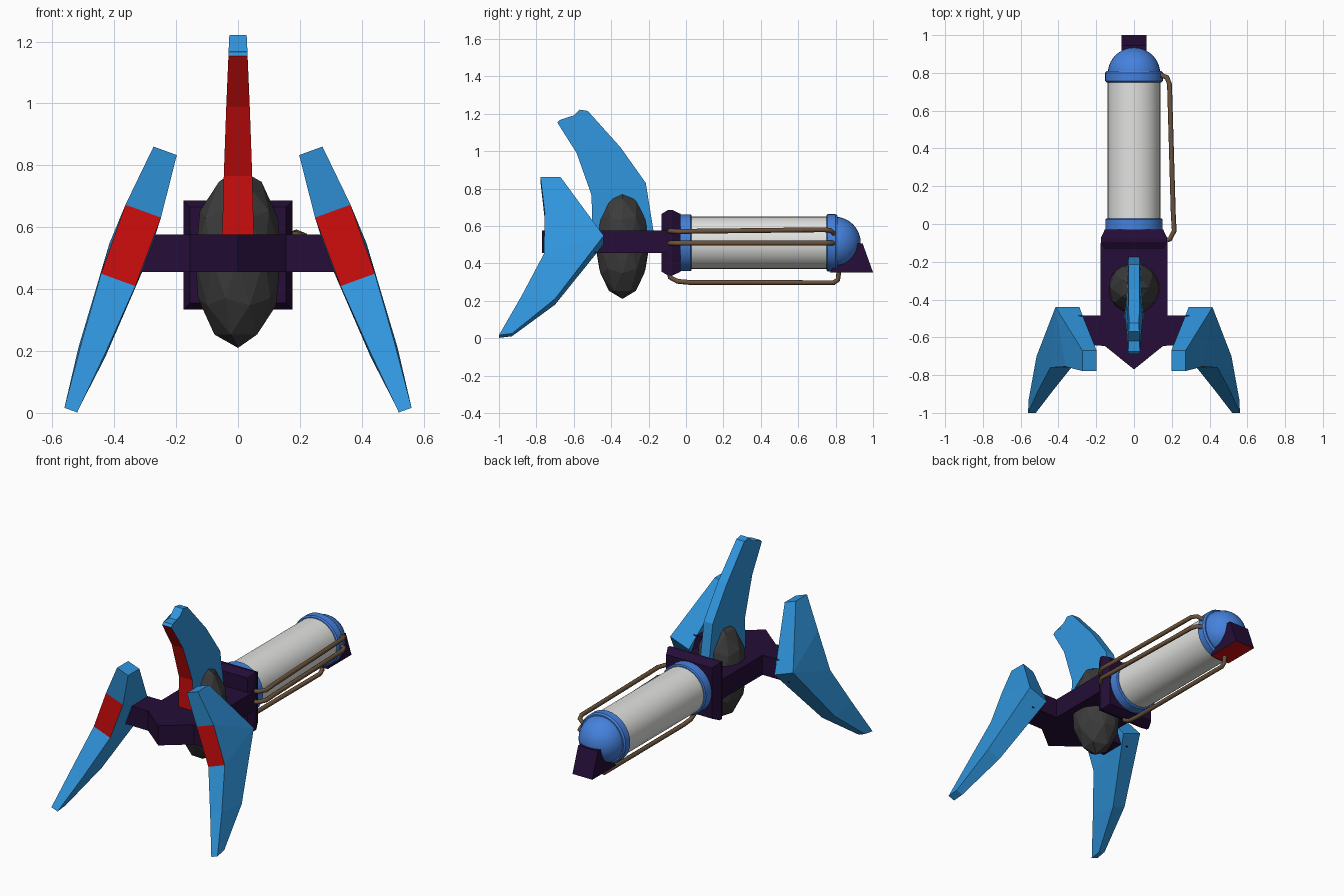
import bpy, bmesh, math

if "Cube" in bpy.data.objects:
    bpy.data.objects.remove(bpy.data.objects["Cube"])


def mat(name, rgb):
    m = bpy.data.materials.new(name)
    m.diffuse_color = (*rgb, 1)
    m.use_nodes = True
    m.node_tree.nodes["Principled BSDF"].inputs["Base Color"].default_value = m.diffuse_color
    return m


FIN = mat("fin blue", (0.03, 0.30, 0.72))
CAP = mat("cap blue", (0.06, 0.22, 0.72))
HULL = mat("dark purple", (0.018, 0.004, 0.038))
RED = mat("red", (0.62, 0.004, 0.004))
CORE = mat("charcoal", (0.045, 0.045, 0.045))
GLASS = mat("pale tube", (0.76, 0.76, 0.74))
PIPE = mat("pipe brown", (0.15, 0.088, 0.045))


def finish(name, bm, mats, smooth=False):
    bmesh.ops.remove_doubles(bm, verts=bm.verts, dist=1e-4)
    bmesh.ops.recalc_face_normals(bm, faces=bm.faces)
    me = bpy.data.meshes.new(name)
    bm.to_mesh(me)
    bm.free()
    for m in mats:
        me.materials.append(m)
    ob = bpy.data.objects.new(name, me)
    bpy.context.collection.objects.link(ob)
    if smooth:
        bpy.ops.object.select_all(action='DESELECT')
        ob.select_set(True)
        bpy.context.view_layer.objects.active = ob
        bpy.ops.object.shade_smooth_by_angle(angle=math.radians(35))
    return ob


def loft(name, rings, mats, red=(), smooth=False):
    """Skin a stack of rings with end caps; red holds (level, side) pairs."""
    bm = bmesh.new()
    vs = [[bm.verts.new(p) for p in r] for r in rings]
    n = len(rings[0])
    bm.faces.new(vs[0])
    bm.faces.new(vs[-1])
    for i in range(len(vs) - 1):
        for j in range(n):
            k = (j + 1) % n
            f = bm.faces.new((vs[i][j], vs[i][k], vs[i + 1][k], vs[i + 1][j]))
            f.material_index = 1 if (i, j) in red else 0
    return finish(name, bm, mats, smooth)


def lathe(name, profile, m, zc=0.51, n=32):
    """Turn (y, radius) pairs around the tube axis."""
    rings = [[(r * math.cos(a), y, zc + r * math.sin(a))
              for a in (2 * math.pi * k / n for k in range(n))] for y, r in profile]
    return loft(name, rings, [m], smooth=True)


# Tube, end rings and dome
lathe("tube", [(-0.02, 0.14), (0.78, 0.14)], GLASS)
lathe("rear_ring", [(-0.035, 0.145), (-0.03, 0.152), (0.025, 0.152), (0.03, 0.145)], CAP)
lathe("front_ring", [(0.75, 0.145), (0.757, 0.153), (0.80, 0.153), (0.81, 0.145)], CAP)
lathe("dome", [(0.795 + 0.139 * math.sin(t), max(0.139 * math.cos(t), 0.001))
               for t in (math.pi / 2 * k / 10 for k in range(11))], CAP)

# Nose block under the dome, with a red underside
nose = [(0.77, 0.352), (1.0, 0.352), (0.945, 0.505), (0.86, 0.505)]
loft("nose_block", [[(x, y, z) for y, z in nose] for x in (-0.067, 0.067)],
     [HULL, RED], red={(0, 0)})

# Square collar with chamfered front and back
loft("collar", [[(sx * h, y, 0.51 + sz * h) for sx, sz in ((-1, -1), (1, -1), (1, 1), (-1, 1))]
                for y, h in ((-0.13, 0.155), (-0.095, 0.176), (-0.075, 0.176), (-0.03, 0.155))],
     [HULL])

# Flat hull with pointed tail and side arms
half = [(0.155, -0.645), (0.36, -0.64), (0.36, -0.485), (0.178, -0.485), (0.178, -0.10)]
outline = [(0, -0.77)] + half + [(-x, y) for x, y in reversed(half)]
loft("hull_and_arms", [[(x, y, z) for x, y in outline] for z in (0.456, 0.576)], [HULL])

# Faceted core
bm = bmesh.new()
bmesh.ops.create_icosphere(bm, subdivisions=2, radius=1)
for v in bm.verts:
    v.co = (v.co.x * 0.145, v.co.y * 0.145 - 0.34, v.co.z * 0.29 + 0.5)
finish("core", bm, [CORE])

# Side fins: levels of rear (y, z, half thickness) and front (y, z, half thickness)
TILT = math.radians(20)
side_levels = [((-1.0, 0.009, 0.022), (-0.93, 0.018, 0.022)),
               ((-0.88, 0.21, 0.042), (-0.70, 0.195, 0.046)),
               ((-0.76, 0.43, 0.059), (-0.44, 0.525, 0.067)),
               ((-0.755, 0.652, 0.061), (-0.44, 0.525, 0.067)),
               ((-0.778, 0.847, 0.040), (-0.67, 0.847, 0.040))]


def side_point(p, s, side):
    y, z, h = p
    x = 0.54 - (z - 0.01) * math.tan(TILT)
    return (side * (x + s * h * math.cos(TILT)), y, z + s * h * math.sin(TILT))


for side, label in ((1, "right"), (-1, "left")):
    loft(label + "_fin", [[side_point(r, 1, side), side_point(f, 1, side),
                           side_point(f, -1, side), side_point(r, -1, side)]
                          for r, f in side_levels], [FIN, RED], red={(2, 3)})

# Top fin with red rear edge
top_levels = [((-0.50, 0.55, 0.052), (-0.17, 0.55, 0.030)),
              ((-0.505, 0.765, 0.046), (-0.215, 0.83, 0.030)),
              ((-0.585, 0.99, 0.038), (-0.35, 1.02, 0.030)),
              ((-0.688, 1.153, 0.031), (-0.525, 1.215, 0.027)),
              ((-0.675, 1.167, 0.031), (-0.525, 1.215, 0.027)),
              ((-0.62, 1.17, 0.030), (-0.525, 1.215, 0.027)),
              ((-0.57, 1.222, 0.028), (-0.525, 1.215, 0.027))]
loft("top_fin", [[(r[2], *r[:2]), (f[2], *f[:2]), (-f[2], *f[:2]), (-r[2], *r[:2])]
                 for r, f in top_levels], [FIN, RED], red={(0, 3), (1, 3), (2, 3)})


# Pipes along the right side and below the tube
def pipe(name, pts):
    cu = bpy.data.curves.new(name, 'CURVE')
    cu.dimensions = '3D'
    cu.bevel_depth = 0.013
    cu.bevel_resolution = 2
    cu.use_fill_caps = True
    sp = cu.splines.new('POLY')
    sp.points.add(len(pts) - 1)
    for p, co in zip(sp.points, pts):
        p.co = (*co, 1)
    cu.materials.append(PIPE)
    ob = bpy.data.objects.new(name, cu)
    bpy.context.collection.objects.link(ob)
    bpy.ops.object.select_all(action='DESELECT')
    ob.select_set(True)
    bpy.context.view_layer.objects.active = ob
    bpy.ops.object.convert(target='MESH')


run = [(0.16, -0.09), (0.19, -0.08), (0.213, -0.035), (0.208, 0.05),
       (0.188, 0.74), (0.175, 0.775), (0.14, 0.79)]
for name, zs in (("upper_pipe", (0.573, 0.573, 0.57, 0.572, 0.58, 0.575, 0.56)),
                 ("middle_pipe", (0.508,) * 7)):
    pipe(name, [(x, y, z) for (x, y), z in zip(run, zs)])
pipe("lower_pipe", [(0, y, z) for y, z in ((-0.09, 0.36), (-0.085, 0.325), (-0.045, 0.304),
                                           (0.02, 0.298), (0.79, 0.297), (0.812, 0.312),
                                           (0.818, 0.36))])
